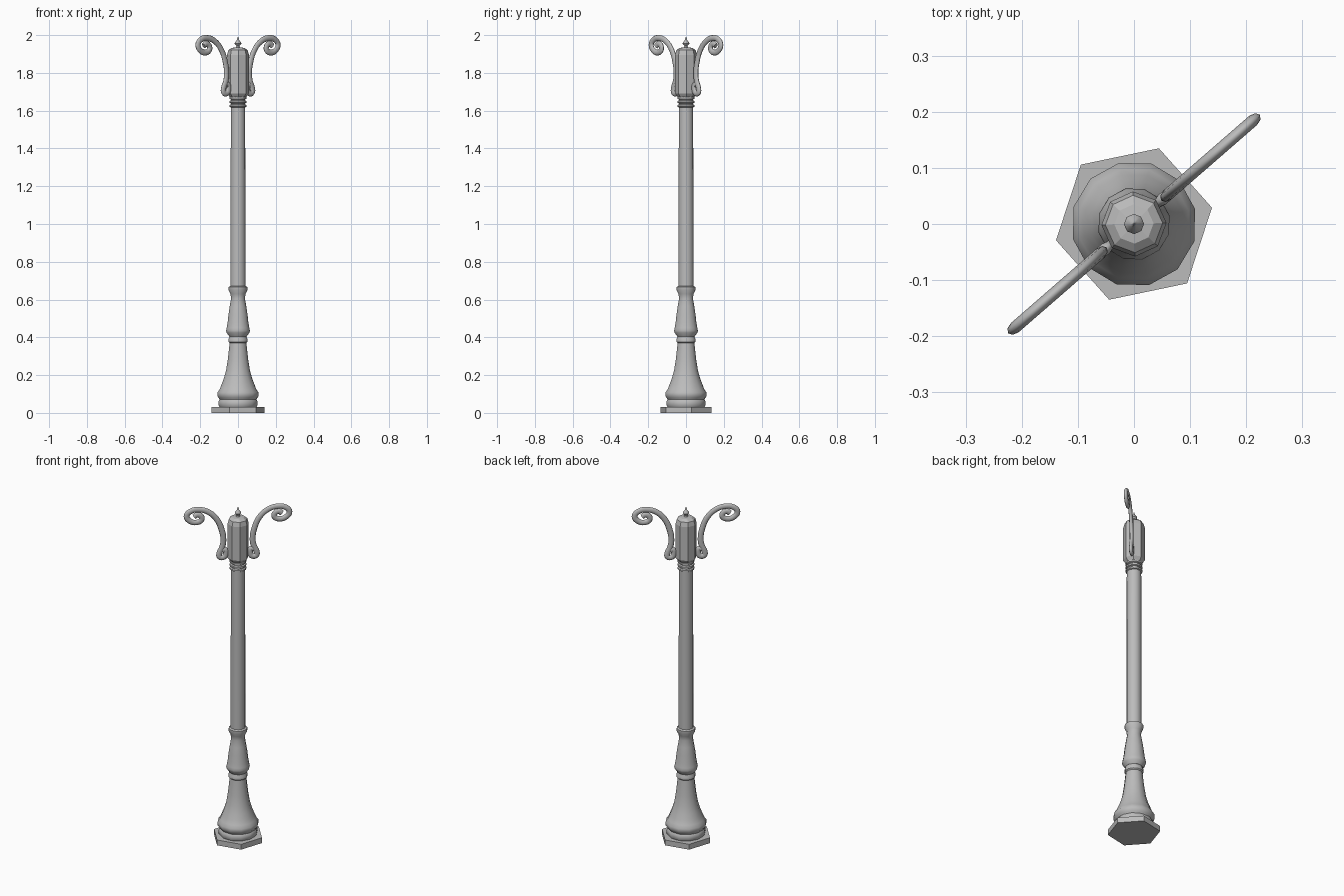
import bpy, bmesh
from math import cos, sin, radians, tau

cube = bpy.data.objects.get("Cube")
if cube:
    bpy.data.objects.remove(cube, do_unlink=True)

metal = bpy.data.materials.new("grey_metal")
metal.use_nodes = True
COLOUR = (0.5, 0.5, 0.5, 1)
metal.diffuse_color = COLOUR
metal.node_tree.nodes["Principled BSDF"].inputs["Base Color"].default_value = COLOUR


def activate(ob):
    bpy.ops.object.select_all(action='DESELECT')
    ob.select_set(True)
    bpy.context.view_layer.objects.active = ob


def lathe(name, profile, sides, turn=0, smooth=None):
    """Closed solid of revolution from (radius, height) pairs, bottom to top."""
    bm = bmesh.new()
    rings = []
    for r, z in profile:
        angles = [radians(turn) + tau * i / sides for i in range(sides)]
        rings.append([bm.verts.new((r * cos(a), r * sin(a), z)) for a in angles])
    for low, high in zip(rings, rings[1:]):
        for i in range(sides):
            j = (i + 1) % sides
            bm.faces.new((low[i], low[j], high[j], high[i]))
    bm.faces.new(rings[0][::-1])
    bm.faces.new(rings[-1])
    mesh = bpy.data.meshes.new(name)
    bm.to_mesh(mesh)
    bm.free()
    mesh.materials.append(metal)
    ob = bpy.data.objects.new(name, mesh)
    bpy.context.collection.objects.link(ob)
    if smooth:
        activate(ob)
        bpy.ops.object.shade_smooth_by_angle(angle=radians(smooth))
    return ob


def scroll_arm(name, path, turn):
    """Flattened tube swept along (radius, height) points in an upright plane."""
    curve = bpy.data.curves.new(name, 'CURVE')
    curve.dimensions = '3D'
    curve.resolution_u = 4
    curve.bevel_depth = 0.016
    curve.bevel_resolution = 2
    curve.use_fill_caps = True
    spline = curve.splines.new('BEZIER')
    spline.bezier_points.add(len(path) - 1)
    for point, (r, z) in zip(spline.bezier_points, path):
        point.co = (r, 0, z)
        point.handle_left_type = point.handle_right_type = 'AUTO'
    curve.materials.append(metal)
    ob = bpy.data.objects.new(name, curve)
    bpy.context.collection.objects.link(ob)
    ob.scale.y = 0.67
    ob.rotation_euler.z = radians(turn)
    activate(ob)
    bpy.ops.object.convert(target='MESH')
    bpy.ops.object.shade_smooth_by_angle(angle=radians(50))


# Hexagonal plinth
lathe("base_plate", [(0.142, 0), (0.142, 0.032)], 6, 11.8)

# Bell-shaped foot with its mouldings
lathe("foot", [
    (0.1, 0.03), (0.106, 0.04), (0.106, 0.062), (0.1, 0.07), (0.104, 0.078),
    (0.112, 0.088), (0.112, 0.108), (0.1, 0.125), (0.09, 0.15), (0.078, 0.18),
    (0.065, 0.225), (0.056, 0.28), (0.049, 0.34), (0.046, 0.37),
], 12, 14, 40)
lathe("foot_collar", [
    (0.046, 0.37), (0.052, 0.376), (0.052, 0.392), (0.047, 0.4), (0.048, 0.41),
], 12, 14, 40)

# Vase-shaped lower shaft
lathe("lower_shaft", [
    (0.048, 0.405), (0.062, 0.425), (0.065, 0.435), (0.062, 0.45), (0.057, 0.475),
    (0.052, 0.52), (0.045, 0.565), (0.038, 0.605), (0.041, 0.63), (0.051, 0.65),
    (0.051, 0.667), (0.042, 0.672),
], 12, 14, 40)

# Main column and the rings at its top
lathe("column", [(0.041, 0.66), (0.039, 1.69)], 12, 14, 40)
for i in range(3):
    z = 1.617 + i * 0.021
    lathe(f"neck_ring_{i + 1}", [
        (0.039, z), (0.046, z + 0.004), (0.046, z + 0.013), (0.039, z + 0.017),
    ], 12, 14, 40)

# Faceted head and finial
lathe("head", [
    (0.044, 1.672), (0.058, 1.692), (0.058, 1.895), (0.051, 1.92), (0.035, 1.932),
    (0.012, 1.935),
], 8, 2)
lathe("finial", [
    (0.015, 1.93), (0.008, 1.943), (0.018, 1.955), (0.016, 1.962), (0.007, 1.972),
    (0.001, 1.992),
], 8, 2, 40)

# Pair of scrolled arms: large curl at the top, small curl against the head
ARM = [
    (0.24, 1.943), (0.224, 1.954), (0.203, 1.945), (0.2, 1.922), (0.228, 1.908),
    (0.262, 1.918), (0.281, 1.948), (0.26, 1.976), (0.212, 1.984), (0.16, 1.966),
    (0.115, 1.92), (0.09, 1.86), (0.08, 1.8), (0.086, 1.755), (0.101, 1.72),
    (0.1, 1.696), (0.078, 1.693), (0.066, 1.713), (0.072, 1.738), (0.083, 1.735),
]
for name, turn in (("left_arm", 41), ("right_arm", 221)):
    scroll_arm(name, ARM, turn)
